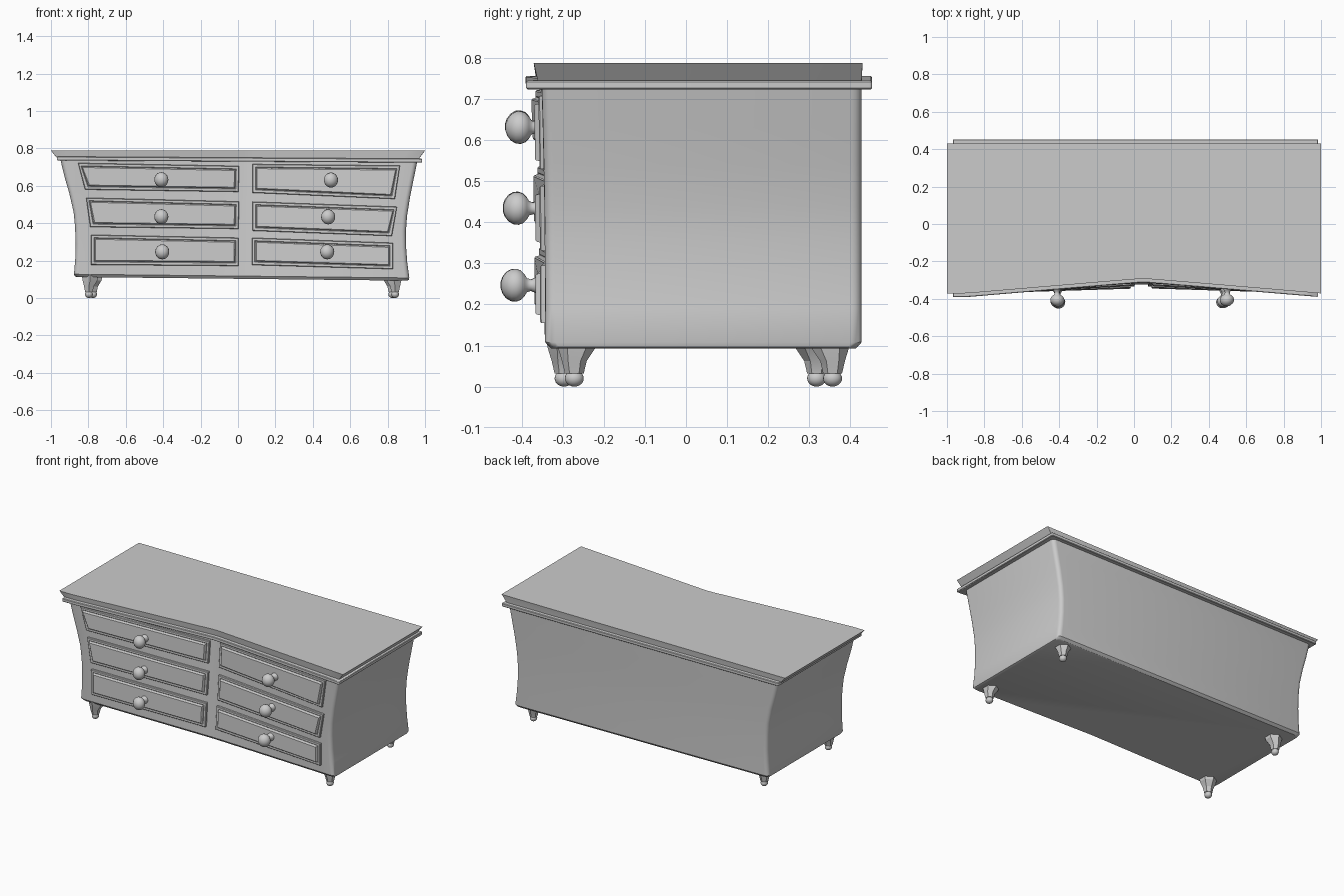
import bpy, bmesh, math
from mathutils import Matrix, Vector

if "Cube" in bpy.data.objects:
    bpy.data.objects.remove(bpy.data.objects["Cube"])


def dip(x, z):
    # shallow V-shaped hollow of the front, deeper towards the top
    depth = 0.02 + 0.06 * max(0, min(1, (z - 0.1) / 0.64))
    d = math.sqrt((x - 0.05) ** 2 + 0.02 ** 2)
    return depth * max(0, 1 - d / 0.95)


def front_y(z):
    return -0.345 - 0.012 * (z - 0.1) / 0.63


def finish(name, bm, angle=35):
    bmesh.ops.recalc_face_normals(bm, faces=bm.faces)
    me = bpy.data.meshes.new(name)
    bm.to_mesh(me)
    bm.free()
    ob = bpy.data.objects.new(name, me)
    bpy.context.collection.objects.link(ob)
    bpy.ops.object.select_all(action='DESELECT')
    ob.select_set(True)
    bpy.context.view_layer.objects.active = ob
    bpy.ops.object.shade_smooth_by_angle(angle=math.radians(angle))
    return ob


def loft(name, rings, angle=35):
    bm = bmesh.new()
    loops = [[bm.verts.new(p) for p in r] for r in rings]
    n = len(loops[0])
    for a, b in zip(loops, loops[1:]):
        for i in range(n):
            j = (i + 1) % n
            bm.faces.new((a[i], a[j], b[j], b[i]))
    bm.faces.new(loops[0])
    bm.faces.new(loops[-1])
    return finish(name, bm, angle)


def outline(z, x0, x1, y0, y1, r, tilt):
    # rounded rectangle whose front edge follows the hollow
    pts = []
    for cx, cy, a0 in ((x0 + r, y0 + r, 180), (x1 - r, y0 + r, 270),
                       (x1 - r, y1 - r, 0), (x0 + r, y1 - r, 90)):
        for k in range(5):
            a = math.radians(a0 + 22.5 * k)
            pts.append((cx + r * math.cos(a), cy + r * math.sin(a)))
        if a0 == 180:
            xs = [x0 + r + (x1 - x0 - 2 * r) * i / 24 for i in range(1, 24)]
            xs = sorted(xs + [0.05, 0.03, 0.07])
            pts += [(x, y0) for x in xs]
    return [(x, y + (dip(x, z) if y < 0 else 0), z - tilt * x) for x, y in pts]


# flared body
profile = [(0.103, -0.862, 0.903), (0.107, -0.872, 0.913), (0.118, -0.877, 0.916),
           (0.20, -0.870, 0.905), (0.28, -0.868, 0.899), (0.37, -0.871, 0.898),
           (0.45, -0.879, 0.904), (0.55, -0.902, 0.920), (0.64, -0.928, 0.938),
           (0.74, -0.952, 0.958)]
rings = []
for z, xa, xb in profile:
    s = max(0, (0.118 - z)) * 0.9
    rings.append(outline(z, xa, xb, front_y(z) + s, 0.428 - s, 0.025, 0.011))
loft("body", rings)

# moulding under the top
loft("top_moulding", [outline(z, -0.968 + s, 0.984 - s, -0.391 + s, 0.453 - s, 0.006, 0.006)
                      for z, s in ((0.73, 0.003), (0.733, 0), (0.748, 0), (0.751, 0.003))])

# tabletop with undercut ends
loft("tabletop", [outline(0.742, -0.962, 0.965, -0.364, 0.428, 0.003, 0),
                  outline(0.788, -1, 1, -0.371, 0.43, 0.003, 0)])

# drawers: corners top-left, top-right, bottom-right, bottom-left
drawers = {
    "drawer_left_top": ((-.855, .722), (.006, .706), (.003, .568), (-.818, .58)),
    "drawer_left_middle": ((-.812, .536), (.006, .516), (.003, .37), (-.79, .38)),
    "drawer_left_bottom": ((-.786, .338), (.004, .322), (.003, .172), (-.786, .178)),
    "drawer_right_top": ((.078, .716), (.866, .708), (.839, .53), (.078, .563)),
    "drawer_right_middle": ((.078, .515), (.85, .488), (.823, .332), (.078, .36)),
    "drawer_right_bottom": ((.074, .322), (.828, .295), (.828, .155), (.074, .177)),
}
for name, quad in drawers.items():
    rings = []
    for inset, out in ((0, -.02), (0, .011), (.003, .014), (.015, .014),
                       (.018, .011), (.021, .023), (.024, .026)):
        ring = []
        for (x, z), sx, sz in zip(quad, (1, -1, -1, 1), (-1, -1, 1, 1)):
            x, z = x + sx * inset, z + sz * inset
            ring.append((x, front_y(z) + dip(x, z) - out, z))
        rings.append(ring)
    loft(name, rings, 30)

# turned knobs: (distance out, radius)
knob = [(-.01, .024), (.004, .024), (.012, .018), (.022, .014), (.032, .017),
        (.038, .027), (.047, .036), (.058, .040), (.070, .039), (.082, .032),
        (.091, .020), (.095, .008)]
for x, z in ((-.413, .633), (-.413, .435), (-.408, .247),
             (.50, .631), (.485, .434), (.48, .247)):
    base = Vector((x, front_y(z) + dip(x, z) - 0.026, z))
    slope = 0.05 * (1 if x > 0 else -1)
    rings = []
    for d, r in knob:
        rings.append([base + Vector((r * .94 * math.cos(a) - slope * d, -d, r * math.sin(a)))
                      for a in (math.tau * i / 24 for i in range(24))])
    loft("knob", rings, 60)

# tapered feet on balls
for name, x, y in (("foot_front_right", .84, -.272), ("foot_front_left", -.797, -.297),
                   ("foot_back_right", .825, .357), ("foot_back_left", -.775, .318)):
    ox, oy = math.copysign(.006, x), math.copysign(.006, y)
    rings = []
    for z, r, k in ((.13, .052, -1), (.095, .046, -1), (.062, .030, 0), (.032, .023, 0)):
        rings.append([(x + k * ox + r * math.cos(a), y + k * oy + r * math.sin(a), z)
                      for a in (math.tau * (i + .5) / 6 for i in range(6))])
    loft(name, rings, 20)
    bm = bmesh.new()
    bmesh.ops.create_uvsphere(bm, u_segments=20, v_segments=12, radius=1,
                              matrix=Matrix.Translation((x, y, .02)) @ Matrix.Diagonal((.021, .023, .02, 1)))
    finish(name + "_ball", bm, 60)
